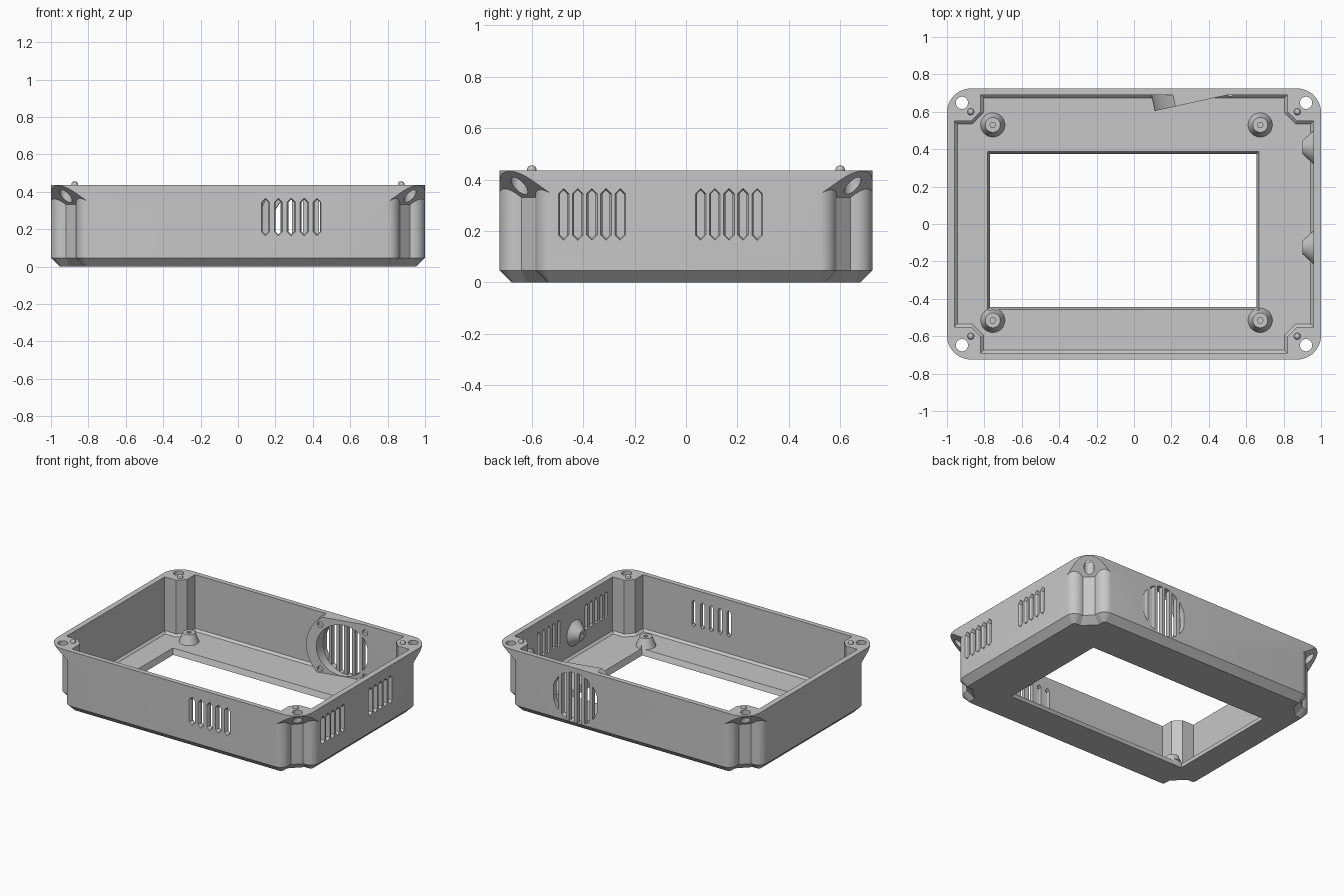
import bpy, bmesh, math
from mathutils import Vector, Matrix

if "Cube" in bpy.data.objects:
    bpy.data.objects.remove(bpy.data.objects["Cube"])

grey = bpy.data.materials.new("plain grey")
grey.use_nodes = True
grey.diffuse_color = (0.57, 0.57, 0.57, 1)
grey.node_tree.nodes["Principled BSDF"].inputs["Base Color"].default_value = (0.57, 0.57, 0.57, 1)

TOP = 0.435
QUADRANTS = [(1, 1), (-1, 1), (-1, -1), (1, -1)]


def loft(name, rings):
    """Closed solid through rings of equal point count."""
    bm = bmesh.new()
    loops = [[bm.verts.new(p) for p in ring] for ring in rings]
    n = len(loops[0])
    for a, b in zip(loops, loops[1:]):
        for i in range(n):
            j = (i + 1) % n
            bm.faces.new((a[i], a[j], b[j], b[i]))
    bm.faces.new(loops[0][::-1])
    bm.faces.new(loops[-1])
    bmesh.ops.recalc_face_normals(bm, faces=bm.faces)
    me = bpy.data.meshes.new(name)
    bm.to_mesh(me)
    bm.free()
    me.materials.append(grey)
    ob = bpy.data.objects.new(name, me)
    bpy.context.collection.objects.link(ob)
    return ob


def turned(name, origin, axis, profile, sides=32):
    """Solid of revolution; profile is (radius, distance along axis)."""
    rot = Vector((0, 0, 1)).rotation_difference(Vector(axis)).to_matrix().to_4x4()
    m = Matrix.Translation(origin) @ rot
    turns = [2 * math.pi * i / sides for i in range(sides)]
    return loft(name, [[m @ Vector((r * math.cos(t), r * math.sin(t), d)) for t in turns]
                       for r, d in profile])


def volume(me):
    bm = bmesh.new()
    bm.from_mesh(me)
    v = bm.calc_volume(signed=True)
    bm.free()
    return v


def combine(target, other, operation):
    """Apply a boolean, keeping the first solver whose volume makes sense."""
    old, part, eps = volume(target.data), volume(other.data), 1e-6
    for solver in ("MANIFOLD", "EXACT"):
        mod = target.modifiers.new("bool", "BOOLEAN")
        mod.operation, mod.object, mod.solver = operation, other, solver
        graph = bpy.context.evaluated_depsgraph_get()
        result = bpy.data.meshes.new_from_object(target.evaluated_get(graph))
        target.modifiers.remove(mod)
        change = volume(result) - old
        if operation == "DIFFERENCE":
            change = -change
        if eps < change < part + eps and volume(result) > 0.1 * old:
            target.data = result
            break
    bpy.data.objects.remove(other)


def arc(cx, cy, r, steps=10):
    return [(cx + r * math.cos(t), cy + r * math.sin(t))
            for t in (math.pi / 2 * i / steps for i in range(steps + 1))]


def mirrored(quarter):
    """Full outline from the points of one quadrant."""
    out = []
    for sx, sy in QUADRANTS:
        pts = quarter if sx * sy > 0 else quarter[::-1]
        out += [(sx * x, sy * y) for x, y in pts]
    return out


def inset(outline, d):
    """Move a counter-clockwise outline inwards with mitred corners."""
    out, n = [], len(outline)
    for i in range(n):
        p, q, s = (Vector(outline[k % n]) for k in (i - 1, i, i + 1))
        e, f = (q - p).normalized(), (s - q).normalized()
        m = Vector((-e.y - f.y, e.x + f.x))
        out.append(tuple(q + m * (2 * d / m.length_squared)))
    return out


def level(outline, z):
    return [(x, y, z) for x, y in outline]


# Rounded block with chamfered base
outer = mirrored(arc(0.87, 0.595, 0.13, 12))
case = loft("case", [level(inset(outer, 0.047), 0), level(outer, 0.047), level(outer, TOP)])

# Corner notches, leaving screw flanges with sloping undersides
curve = arc(0.935, 0.52, 0.065)[1:] + [(0.92, 0.585), (0.865, 0.64)] + arc(0.8, 0.66, 0.065)[:-1]
notch = [(1.005, 0.49), (1.2, 0.49), (1.2, 0.93), (0.77, 0.93), (0.77, 0.73)] + curve[::-1]
for sx, sy in QUADRANTS:
    rings = [level(inset(notch, -0.057), -0.01), level(notch, 0.047),
             [(x, y, (x + y) / math.sqrt(2) - 0.733) for x, y in notch]]
    combine(case, loft("notch", [[(sx * x, sy * y, z) for x, y, z in r] for r in rings]), "DIFFERENCE")

# Cavity with a small chamfer round the floor
inner = mirrored([(0.96, 0.55), (0.87, 0.55), (0.82, 0.6), (0.82, 0.69)])
cavity = loft("cavity", [level(inset(inner, 0.015), 0.04), level(inner, 0.055), level(inner, 0.6)])

# Slanted fan mount left standing against the back wall
fan = Vector((0.36, 0.659, 0.223))
tilt = math.atan(0.22)
along = Vector((math.cos(tilt), math.sin(tilt), 0))
inward = Vector((math.sin(tilt), -math.cos(tilt), 0))
combine(cavity, turned("fan_mount", fan, inward, [(0.255, -0.3), (0.255, 0)], 64), "DIFFERENCE")

# Conical screw bosses left standing on the floor and the +x wall
bosses = [((x, y, 0.04), (0, 0, 1), 0.065, 0.04, 0.065)
          for x in (-0.755, 0.675) for y in (-0.515, 0.53)]
bosses += [((0.96, y, 0.2), (-1, 0, 0), 0.09, 0.035, 0.06) for y in (-0.125, 0.41)]
for origin, axis, base, tip, height in bosses:
    combine(cavity, turned("boss", origin, axis, [(base, -0.02), (base, 0), (tip, height)]), "DIFFERENCE")
combine(case, cavity, "DIFFERENCE")
for origin, axis, base, tip, height in bosses:
    combine(case, turned("boss_hole", Vector(origin) + Vector(axis) * height, axis,
                         [(0.016, -0.04), (0.016, 0.02)], 6), "DIFFERENCE")


# Display window with slightly tapered sides
def window_ring(grow, z):
    x0, x1, y0, y1 = -0.77 - grow, 0.655 + grow, -0.445 - grow, 0.375 + grow
    return [(x0, y0, z), (x1, y0, z), (x1, y1, z), (x0, y1, z)]


combine(case, loft("window", [window_ring(-0.01, -0.03), window_ring(0.02, 0.06)]), "DIFFERENCE")

# Fan bore and its four screw holes
combine(case, turned("fan_bore", (fan.x, 0.5, fan.z), (0, 1, 0), [(0.18, 0), (0.18, 0.192)], 48),
        "DIFFERENCE")
for sx, sz in QUADRANTS:
    spot = fan + along * (0.157 * sx) + Vector((0, 0, 0.157 * sz))
    combine(case, turned("fan_screw", spot, inward, [(0.02, -0.025), (0.02, 0.02)], 16), "DIFFERENCE")

# Round grille of upright slots behind the fan
for i in range(6):
    mid = (i - 2.5) * 0.0605
    xs = [mid + s * 0.019 for s in (-1, -0.5, 0, 0.5, 1)]
    heights = [math.sqrt(0.178 ** 2 - x * x) for x in xs]
    shape = [(x, -h) for x, h in zip(xs, heights)] + [(x, h) for x, h in zip(xs, heights)][::-1]
    combine(case, loft("grille_slot", [[(fan.x + x, y, fan.z + z) for x, z in shape]
                                       for y in (0.68, 0.8)]), "DIFFERENCE")


# Pointed ventilation slots in the front and +x walls
def slot(place, centre, half, depths):
    def ring(grow, d):
        w, h = half + grow, 0.1 + grow
        pts = [(-w, w - h), (0, -h), (w, w - h), (w, h - w), (0, h), (-w, h - w)]
        return [place(centre + u, d, 0.265 + v) for u, v in pts]
    a, b, c = depths
    combine(case, loft("slot", [ring(-0.006, a), ring(-0.006, b), ring(0.004, c)]), "DIFFERENCE")


for i in range(5):
    slot(lambda u, d, z: (u, -d, z), 0.147 + 0.069 * i, 0.021, (0.66, 0.714, 0.73))
    for start in (-0.476, 0.057):
        slot(lambda u, d, z: (d, u, z), start + 0.055 * i, 0.02, (0.94, 0.989, 1.005))

# Corner screw holes and locating pins
for sx, sy in QUADRANTS:
    combine(case, turned("screw_hole", (0.92 * sx, 0.648 * sy, 0.3), (0, 0, 1),
                         [(0.033, 0), (0.033, 0.3)], 24), "DIFFERENCE")
    combine(case, turned("pin", (0.873 * sx, 0.6 * sy, TOP), (0, 0, 1),
                         [(0.018, -0.02), (0.018, 0.007), (0.014, 0.015), (0.006, 0.02)], 20), "UNION")

# Smooth the curved walls, keep the edges crisp
bpy.ops.object.select_all(action="DESELECT")
case.select_set(True)
bpy.context.view_layer.objects.active = case
bpy.ops.object.shade_smooth_by_angle(angle=math.radians(30))
